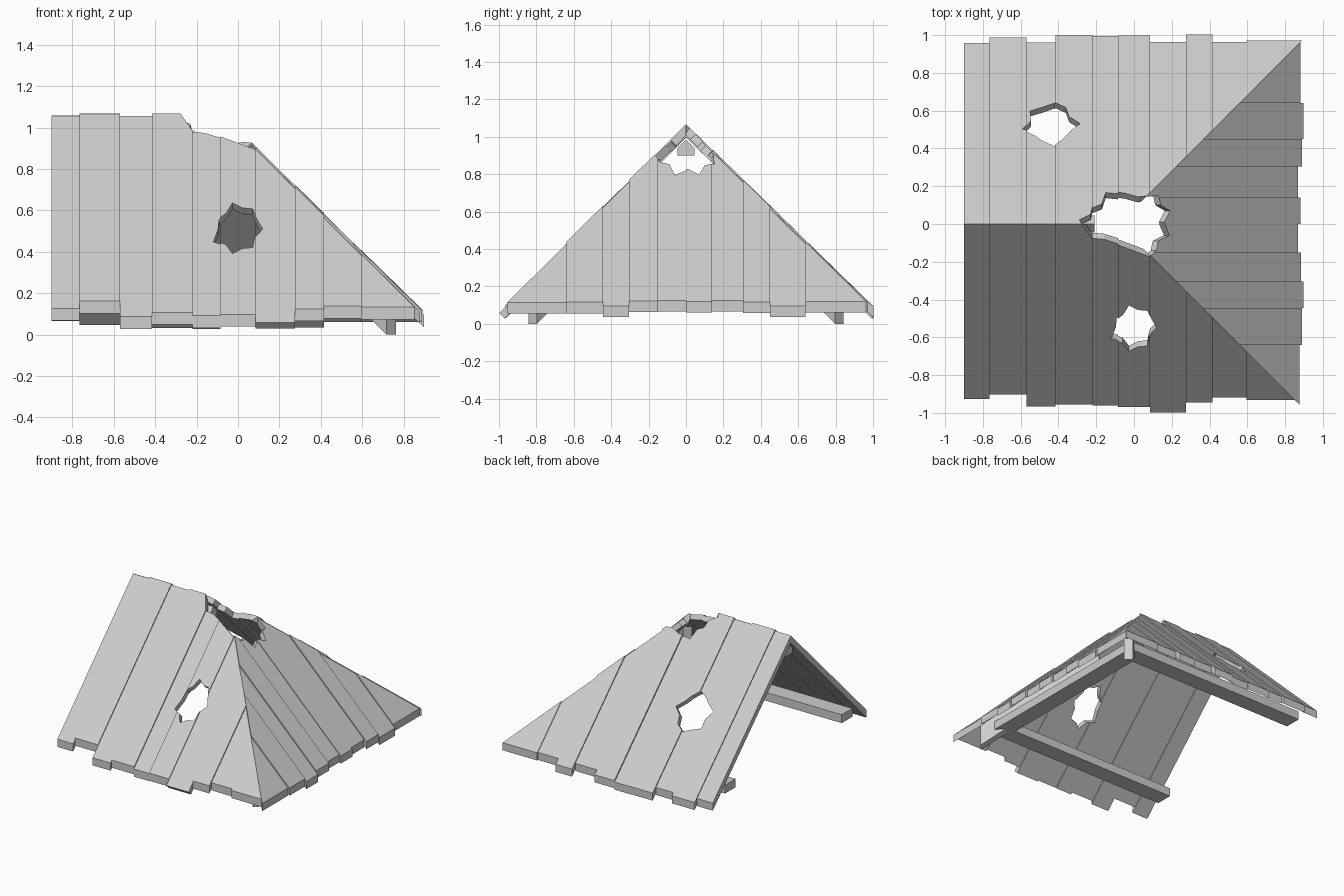
import bpy, bmesh, math, random
from mathutils import Vector

random.seed(4)
if "Cube" in bpy.data.objects:
    bpy.data.objects.remove(bpy.data.objects["Cube"])

RIDGE, HIP_X, THICK = 1.063, -0.08, 0.042

wood = bpy.data.materials.new("pale grey wood")
wood.use_nodes = True
wood.diffuse_color = (0.61, 0.61, 0.61, 1)
wood.node_tree.nodes["Principled BSDF"].inputs["Base Color"].default_value = (0.61, 0.61, 0.61, 1)


def finish(name, bm):
    bmesh.ops.recalc_face_normals(bm, faces=bm.faces)
    mesh = bpy.data.meshes.new(name)
    bm.to_mesh(mesh)
    bm.free()
    mesh.materials.append(wood)
    obj = bpy.data.objects.new(name, mesh)
    bpy.context.collection.objects.link(obj)
    return obj


def prism(name, lower, upper):
    """Closed solid between two matching rings of points."""
    bm = bmesh.new()
    fill_prism(bm, lower, upper)
    return finish(name, bm)


def fill_prism(bm, lower, upper):
    a = [bm.verts.new(p) for p in lower]
    b = [bm.verts.new(p) for p in upper]
    bm.faces.new(a)
    bm.faces.new(b)
    for i in range(len(a)):
        j = (i + 1) % len(a)
        bm.faces.new((a[i], a[j], b[j], b[i]))


class Slope:
    """Roof plane: u along the eave, d horizontal run from the ridge, w height off the plane."""
    def __init__(self, origin, along, down, pitch, clips):
        self.origin, self.along = Vector(origin), Vector(along)
        angle = math.atan(pitch)
        self.cos, self.sin = math.cos(angle), math.sin(angle)
        down, up = Vector(down), Vector((0, 0, 1))
        self.fall = down * self.cos - up * self.sin
        self.normal = down * self.sin + up * self.cos
        self.clips = [Vector(c) for c in clips]

    def point(self, u, d, w):
        return self.origin + self.along * u + self.fall * (d / self.cos) + self.normal * w

    def plank(self, name, u0, u1, end, lift, plumb):
        # A plumb end is upright, otherwise it is square to the plank
        low_end = end + (THICK * self.sin if plumb else 0)
        base = lift - THICK
        bm = bmesh.new()
        fill_prism(bm,
                   [self.point(u, d, base) for u, d in
                    ((u0, -.1), (u1, -.1), (u1, low_end), (u0, low_end))],
                   [self.point(u, d, lift) for u, d in
                    ((u0, -.1), (u1, -.1), (u1, end), (u0, end))])
        # Mitre the plank along the ridge and hips
        for keep in self.clips:
            bmesh.ops.bisect_plane(bm, geom=bm.verts[:] + bm.edges[:] + bm.faces[:],
                                   plane_co=(HIP_X, 0, 0), plane_no=-keep, clear_outer=True)
            rim = [e for e in bm.edges if e.is_boundary]
            if rim:
                bmesh.ops.holes_fill(bm, edges=rim)
        return finish(name, bm)

    def cutter(self, ring):
        """Jagged cutter at right angles to the slope."""
        return prism("hole_cutter", [self.point(u, d, -0.12) for u, d in ring],
                     [self.point(u, d, 0.08) for u, d in ring])


def jagged_ring(u, d, ru, rd, radii):
    turns = [math.tau * i / len(radii) for i in range(len(radii))]
    return [(u + ru * r * math.cos(t), d + rd * r * math.sin(t)) for r, t in zip(radii, turns)]


front = Slope((0, 0, RIDGE), (1, 0, 0), (0, -1, 0), 1.003, [(0, -1, 0), (-1, -1, 0)])
back = Slope((0, 0, RIDGE), (1, 0, 0), (0, 1, 0), .975, [(0, 1, 0), (-1, 1, 0)])
hip = Slope((HIP_X, 0, RIDGE), (0, 1, 0), (1, 0, 0), .985, [(1, 1, 0), (1, -1, 0)])

# Broken holes in both long slopes, and one around the peak shared by all three
peak = [(-.29, .02), (-.22, -.08), (-.16, -.085), (-.08, -.11), (0, -.14), (.08, -.17),
        (.12, -.14), (.13, -.09), (.19, -.06), (.16, .01), (.19, .07), (.14, .1),
        (.13, .15), (.02, .14), (-.05, .16), (-.15, .17), (-.17, .11), (-.22, .09), (-.23, .05)]
front_hole = jagged_ring(0, .55, .12, .125,
                         [1, .75, .95, .8, 1, .8, 1.1, .8, .85, .75, 1, .8, .95, .85])
back_hole = jagged_ring(-.44, .53, .155, .115,
                        [1, .7, .9, 1, .85, .95, .7, 1, .75, .8, 1, .8, .75])

# Planks with uneven lower ends
side_seams = [-.9, -.765, -.57, -.415, -.22, -.085, .085, .275, .415, .595, .9]
hip_seams = [-.98, -.64, -.445, -.305, -.15, 0, .14, .305, .45, .64, .98]
layout = [
    ("front_plank", front, side_seams, [.93, .9, .97, .955, .965, .965, 1, .94, .92, .93],
     [front_hole, [(x, -y) for x, y in peak]]),
    ("back_plank", back, side_seams, [.96, .985, .965, 1, 1, .995, .965, 1, .965, .97],
     [back_hole, peak]),
    ("hip_plank", hip, hip_seams, [.96, .965, .98, .96, .95, .96, .95, .965, .98, .96],
     [[(y, x - HIP_X) for x, y in peak]]),
]
for name, slope, seams, ends, rings in layout:
    cutters = [(slope.cutter(ring), ring) for ring in rings]
    for i, end in enumerate(ends):
        lift = (.004 if i % 2 else -.004) + random.uniform(-.002, .002)
        plank = slope.plank(f"{name}_{i + 1}", seams[i], seams[i + 1], end, lift,
                            plumb=end < 1 or slope is back)
        for cutter, ring in cutters:
            us = [u for u, d in ring]
            if min(us) < seams[i + 1] and max(us) > seams[i]:
                mod = plank.modifiers.new("hole", 'BOOLEAN')
                mod.operation, mod.solver, mod.object = 'DIFFERENCE', 'EXACT', cutter
        if plank.modifiers:
            graph = bpy.context.evaluated_depsgraph_get()
            mesh = bpy.data.meshes.new_from_object(plank.evaluated_get(graph))
            plank.modifiers.clear()
            plank.data = mesh
    for cutter, ring in cutters:
        bpy.data.objects.remove(cutter)

# Flat eave beams under the planks, mitred at the hips
INNER, OUTER, LOW, HIGH = .65, .78, .125, .19
for name, corners in (
        ("front", ((-.88, -OUTER), (.69, -OUTER), (.56, -INNER), (-.88, -INNER))),
        ("back", ((-.88, OUTER), (.69, OUTER), (.56, INNER), (-.88, INNER))),
        ("hip", ((.69, -OUTER), (.69, OUTER), (.56, INNER), (.56, -INNER)))):
    prism(f"{name}_eave_beam", [(x, y, LOW) for x, y in corners],
          [(x, y, HIGH) for x, y in corners])

# Ridge beam, broken off at the peak hole
profile = [(-.045, .9), (.045, .9), (.045, .94), (0, .985), (-.045, .94)]
prism("ridge_beam", [(-.88, y, z) for y, z in profile], [(-.21, y, z) for y, z in profile])

# Hip rafters with upright cut feet
for name, side in (("front", -1), ("back", 1)):
    across = Vector((1, -side, 0)) * 0.023
    rings = []
    for run in (0.22, 0.82):
        foot = Vector((HIP_X + run, side * run, (0.82 - run) * 0.985))
        top = foot + Vector((0, 0, 0.175))
        rings.append([foot - across, foot + across, top + across, top - across])
    prism(f"{name}_hip_rafter", *rings)
